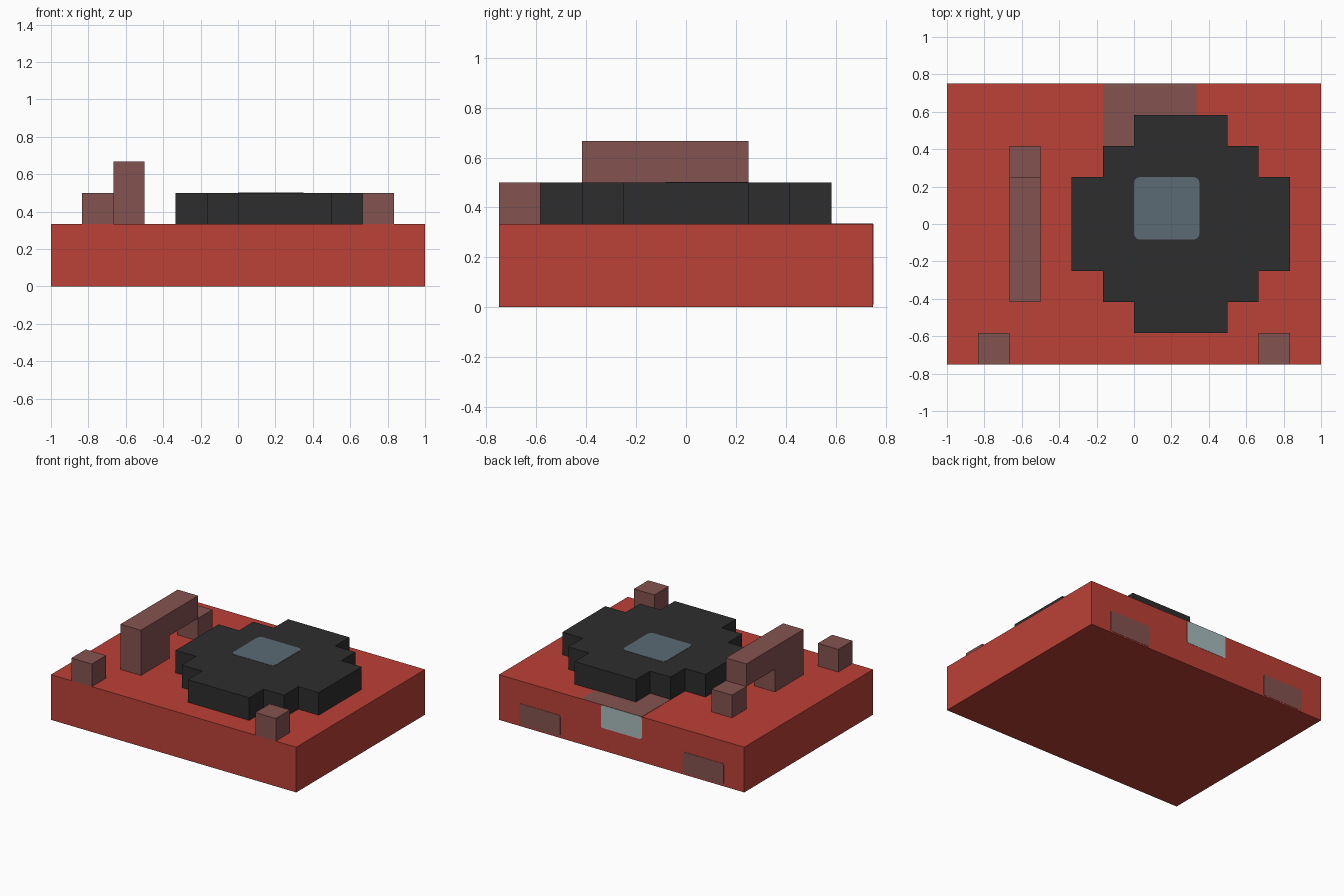
import bpy, bmesh
from mathutils import Vector

if "Cube" in bpy.data.objects:
    bpy.data.objects.remove(bpy.data.objects["Cube"])

U = 1 / 6      # one block of the blocky grid
T = 0.002      # thickness of painted plates


def material(name, rgb):
    m = bpy.data.materials.new(name)
    m.diffuse_color = (*rgb, 1)
    m.use_nodes = True
    m.node_tree.nodes["Principled BSDF"].inputs["Base Color"].default_value = m.diffuse_color
    return m


RED = material("red", (0.50, 0.052, 0.037))
BROWN = material("dull brown", (0.231, 0.086, 0.078))
BLACK = material("charcoal", (0.027, 0.027, 0.027))
SLATE = material("slate blue", (0.105, 0.147, 0.178))
PALE = material("pale grey", (0.40, 0.50, 0.51))


def prism(name, outline, depth, mat, radius=0):
    """Extrude a flat outline of 3D points along the depth vector."""
    bm = bmesh.new()
    face = bm.faces.new([bm.verts.new(p) for p in outline])
    if radius:
        bmesh.ops.bevel(bm, geom=bm.verts[:], offset=radius, segments=3,
                        affect='VERTICES', profile=0.5)
    new = bmesh.ops.extrude_face_region(bm, geom=bm.faces[:])["geom"]
    verts = [g for g in new if isinstance(g, bmesh.types.BMVert)]
    bmesh.ops.translate(bm, verts=verts, vec=Vector(depth))
    bmesh.ops.recalc_face_normals(bm, faces=bm.faces[:])
    me = bpy.data.meshes.new(name)
    bm.to_mesh(me)
    bm.free()
    me.materials.append(mat)
    ob = bpy.data.objects.new(name, me)
    bpy.context.collection.objects.link(ob)
    return ob


def profile_yz(name, x, pts, mat):
    """Side profile in block units, one block wide along x."""
    return prism(name, [(x * U, y * U, z * U) for y, z in pts], (U, 0, 0), mat)


def top_plate(name, x0, x1, y0, y1, z, mat, radius=0):
    return prism(name, [(x0, y0, z), (x1, y0, z), (x1, y1, z), (x0, y1, z)],
                 (0, 0, T), mat, radius)


def back_plate(name, x0, x1, z0, z1, mat, radius=0):
    y = 4.5 * U
    return prism(name, [(x0, y, z0), (x1, y, z0), (x1, y, z1), (x0, y, z1)],
                 (0, T, 0), mat, radius)


# Body slab
prism("body", [(-1, -.75, 0), (1, -.75, 0), (1, .75, 0), (-1, .75, 0)],
      (0, 0, 2 * U), RED)

# Stepped round platter, one quarter mirrored around its centre
q = [(3.5, 1.5), (2.5, 1.5), (2.5, 2.5), (1.5, 2.5), (1.5, 3.5)]
half = q + [(-x, y) for x, y in reversed(q)]
ring = half + [(x, -y) for x, y in reversed(half)]
prism("platter", [((1.5 + x) * U, y * U, 2 * U) for x, y in ring],
      (0, 0, U), BLACK)
top_plate("platter_label", 0, 0.35, -0.083, 0.25, 3 * U, SLATE, 0.03)

# Tone arm: two-block post with overhanging beam, and rest block behind it
profile_yz("tone_arm", -4, [(-2.5, 2), (-.5, 2), (-.5, 3), (1.5, 3),
                            (1.5, 4), (-2.5, 4)], BROWN)
profile_yz("arm_rest", -4, [(1.5, 2), (2.5, 2), (2.5, 3), (1.5, 3)], BROWN)

# Front knobs and lower back panels, one of each per side
for side, x in (("left", -5), ("right", 4)):
    profile_yz("front_knob_" + side, x,
               [(-4.5, 2), (-3.5, 2), (-3.5, 3), (-4.5, 3)], BROWN)
for side, x in (("left", -5), ("right", 3)):
    back_plate("back_panel_" + side, x * U, (x + 2) * U, 0.01, U, BROWN, 0.012)

# Top patch and pale panel at the rear
top_plate("rear_top_patch", -U, 2 * U, 2.4 * U, 4.5 * U, 2 * U, BROWN)
back_plate("back_panel_middle", -U, U, U, 2 * U, PALE, 0.012)
